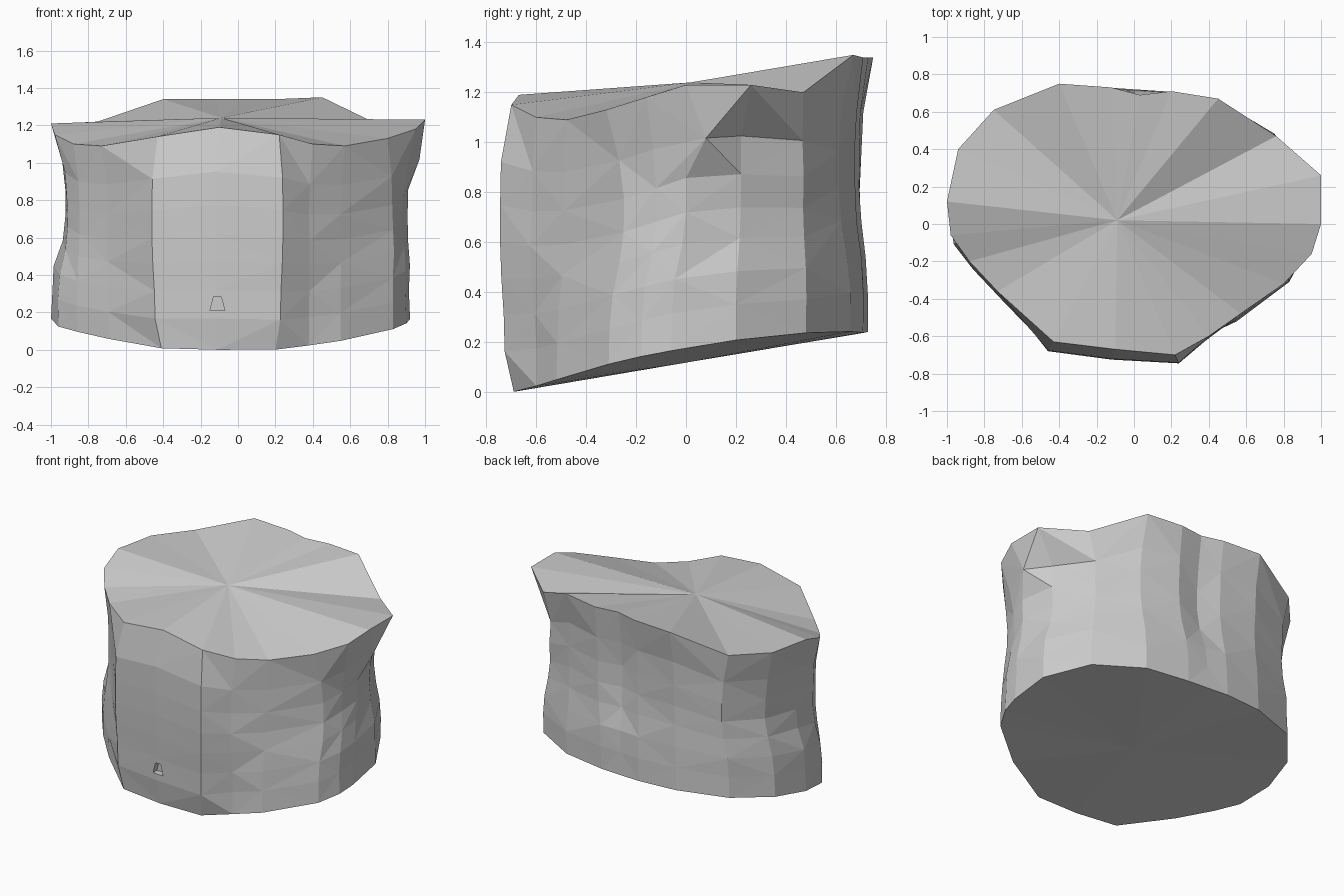
import bpy, bmesh, random
from mathutils import Vector

if "Cube" in bpy.data.objects:
    bpy.data.objects.remove(bpy.data.objects["Cube"])

random.seed(4)

# Outlines run counter-clockwise from the front left corner
TOP = [(-.43, -.63, 1.14), (-.10, -.67, 1.19), (.22, -.70, 1.15), (.40, -.60, 1.10),
       (.57, -.48, 1.09), (.80, -.32, 1.13), (.95, -.16, 1.18), (1, 0, 1.23),
       (1, .26, 1.23), (.76, .47, 1.20), (.45, .67, 1.35), (.20, .71, 1.34),
       (.03, .69, 1.34), (-.12, .73, 1.34), (-.40, .75, 1.34), (-.75, .61, 1.22),
       (-.94, .40, 1.21), (-1, .12, 1.21), (-.98, -.06, 1.15), (-.88, -.20, 1.10),
       (-.73, -.36, 1.09)]
WAIST = [(-.46, -.68), (-.12, -.725), (.24, -.745), (.38, -.62), (.55, -.49),
         (.83, -.25), (.88, -.12), (.905, 0), (.85, .22), (.71, .47), (.46, .61),
         (.20, .68), (.03, .65), (-.12, .69), (-.40, .70), (-.70, .61),
         (-.87, .38), (-.92, .12), (-.91, -.08), (-.85, -.20), (-.70, -.37)]
BASE = [(-.41, -.66), (-.11, -.69), (.20, -.69), (.38, -.60), (.55, -.52),
        (.83, -.31), (.90, -.18), (.92, -.06), (.91, .20), (.75, .48), (.45, .66),
        (.15, .71), (0, .72), (-.15, .73), (-.42, .71), (-.75, .60),
        (-.94, .37), (-1, .12), (-.96, -.11), (-.86, -.24), (-.69, -.42)]
# (height fraction, share of base, share of top); the rest is waist
LEVELS = [(0, 1, 0), (.14, .95, 0), (.27, .75, 0), (.40, .25, 0), (.52, 0, 0),
          (.65, 0, 0), (.80, 0, .25), (1, 0, 1)]
FLARE = 7   # column where the right side kicks out under the rim


def new_object(name, bm):
    bmesh.ops.recalc_face_normals(bm, faces=bm.faces)
    mesh = bpy.data.meshes.new(name)
    bm.to_mesh(mesh)
    bm.free()
    obj = bpy.data.objects.new(name, mesh)
    bpy.context.collection.objects.link(obj)
    return obj


def base_z(x, y):
    return max(0, .17 * (y + .69) + (.07 if x > 0 else .03) * x * x - .002)


# Tree-stump-like body: lofted rings closed with two fans
bm = bmesh.new()
n = len(TOP)
rings = []
for k, (f, b, t) in enumerate(LEVELS):
    ring = []
    for i in range(n):
        bi, ti = b, t
        if 0 < k < len(LEVELS) - 1:
            if i < 3:                       # the flat front panel is upright
                bi, ti = b * .35, t * .3
            elif i in (FLARE + 1, FLARE + 2):
                ti = 0
        p = (Vector(BASE[i]) * bi + Vector(TOP[i][:2]) * ti
             + Vector(WAIST[i]) * (1 - bi - ti))
        z0 = base_z(*BASE[i])
        z = z0 + (TOP[i][2] - z0) * f
        if k == len(LEVELS) - 2 and i == FLARE:
            p = Vector((.97, .08))
        elif 0 < k < len(LEVELS) - 1 and i > 2:
            p *= 1 + random.uniform(-.007, .007)
        ring.append(bm.verts.new((p.x, p.y, z)))
    rings.append(ring)
for k in range(len(rings) - 1):
    lo, hi = rings[k], rings[k + 1]
    for i in range(n):
        j = (i + 1) % n
        if (i + k) % 2:
            bm.faces.new((lo[i], lo[j], hi[j]))
            bm.faces.new((lo[i], hi[j], hi[i]))
        else:
            bm.faces.new((lo[i], lo[j], hi[i]))
            bm.faces.new((lo[j], hi[j], hi[i]))
for ring, centre in ((rings[0], (0, 0, .117)), (rings[-1], (-.09, .02, 1.24))):
    c = bm.verts.new(centre)
    for i in range(n):
        bm.faces.new((ring[i], ring[(i + 1) % n], c))
body = new_object("stump_body", bm)

# Small arched doorway recessed into the front
bm = bmesh.new()
arch = [(-.04, .21), (.04, .21), (.025, .265), (.02, .285), (-.02, .285), (-.025, .265)]
face = bm.faces.new([bm.verts.new((x - .11, -.80, z)) for x, z in arch])
ext = bmesh.ops.extrude_face_region(bm, geom=[face])
bmesh.ops.translate(bm, vec=(0, .13, 0),
                    verts=[g for g in ext["geom"] if isinstance(g, bmesh.types.BMVert)])
cutter = new_object("doorway_cutter", bm)
cutter.hide_render = True
cutter.hide_viewport = True
mod = body.modifiers.new("doorway", 'BOOLEAN')
mod.operation = 'DIFFERENCE'
mod.solver = 'EXACT'
mod.object = cutter
